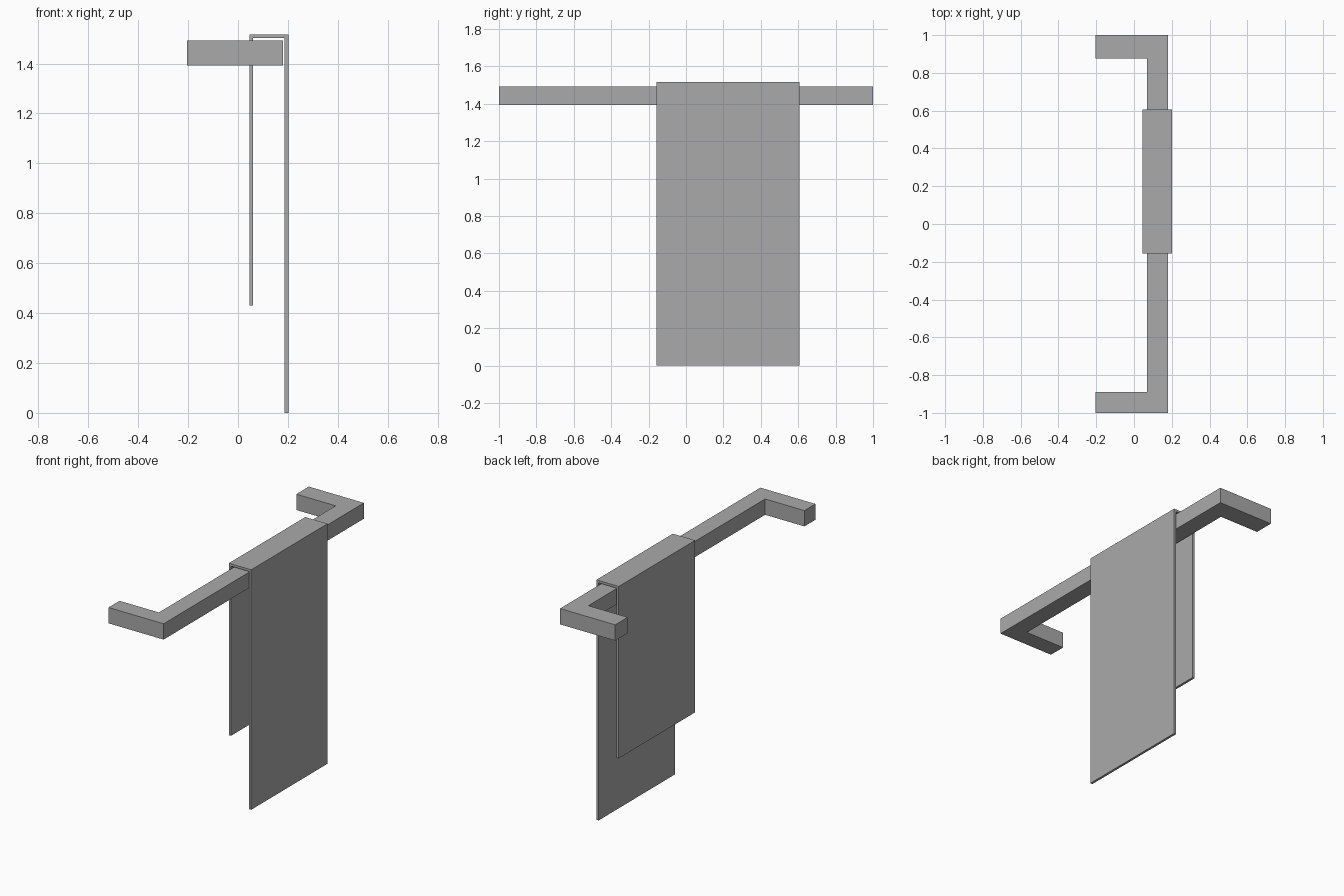
import bpy
import bmesh

cube = bpy.data.objects.get("Cube")
if cube:
    bpy.data.objects.remove(cube, do_unlink=True)

grey = bpy.data.materials.new("plain_grey")
grey.use_nodes = True
grey.diffuse_color = (0.4, 0.4, 0.4, 1)
grey.node_tree.nodes["Principled BSDF"].inputs["Base Color"].default_value = (0.4, 0.4, 0.4, 1)


def prism(name, outline, direction):
    """Extrude a closed flat outline along a direction."""
    bm = bmesh.new()
    face = bm.faces.new([bm.verts.new(p) for p in outline])
    extruded = bmesh.ops.extrude_face_region(bm, geom=[face])["geom"]
    verts = [g for g in extruded if isinstance(g, bmesh.types.BMVert)]
    bmesh.ops.translate(bm, verts=verts, vec=direction)
    bmesh.ops.recalc_face_normals(bm, faces=bm.faces)
    mesh = bpy.data.meshes.new(name)
    bm.to_mesh(mesh)
    bm.free()
    mesh.materials.append(grey)
    obj = bpy.data.objects.new(name, mesh)
    bpy.context.collection.objects.link(obj)
    return obj


# Rail with two wall arms, one continuous square-cut bracket
wall, inner, outer = -0.205, 0.07, 0.18
rail = [(wall, -1), (outer, -1), (outer, 1), (wall, 1),
        (wall, 0.875), (inner, 0.875), (inner, -0.89), (wall, -0.89)]
prism("towel_rail", [(x, y, 1.392) for x, y in rail], (0, 0, 0.1))

# Towel folded over the rail, long side outward and short side to the wall
back, front, top, thick = 0.046, 0.202, 1.517, 0.015
towel = [(front, 0), (front, top), (back, top), (back, 0.43),
         (back + thick, 0.43), (back + thick, top - thick),
         (front - thick, top - thick), (front - thick, 0)]
prism("hanging_towel", [(x, -0.157, z) for x, z in towel], (0, 0.763, 0))
